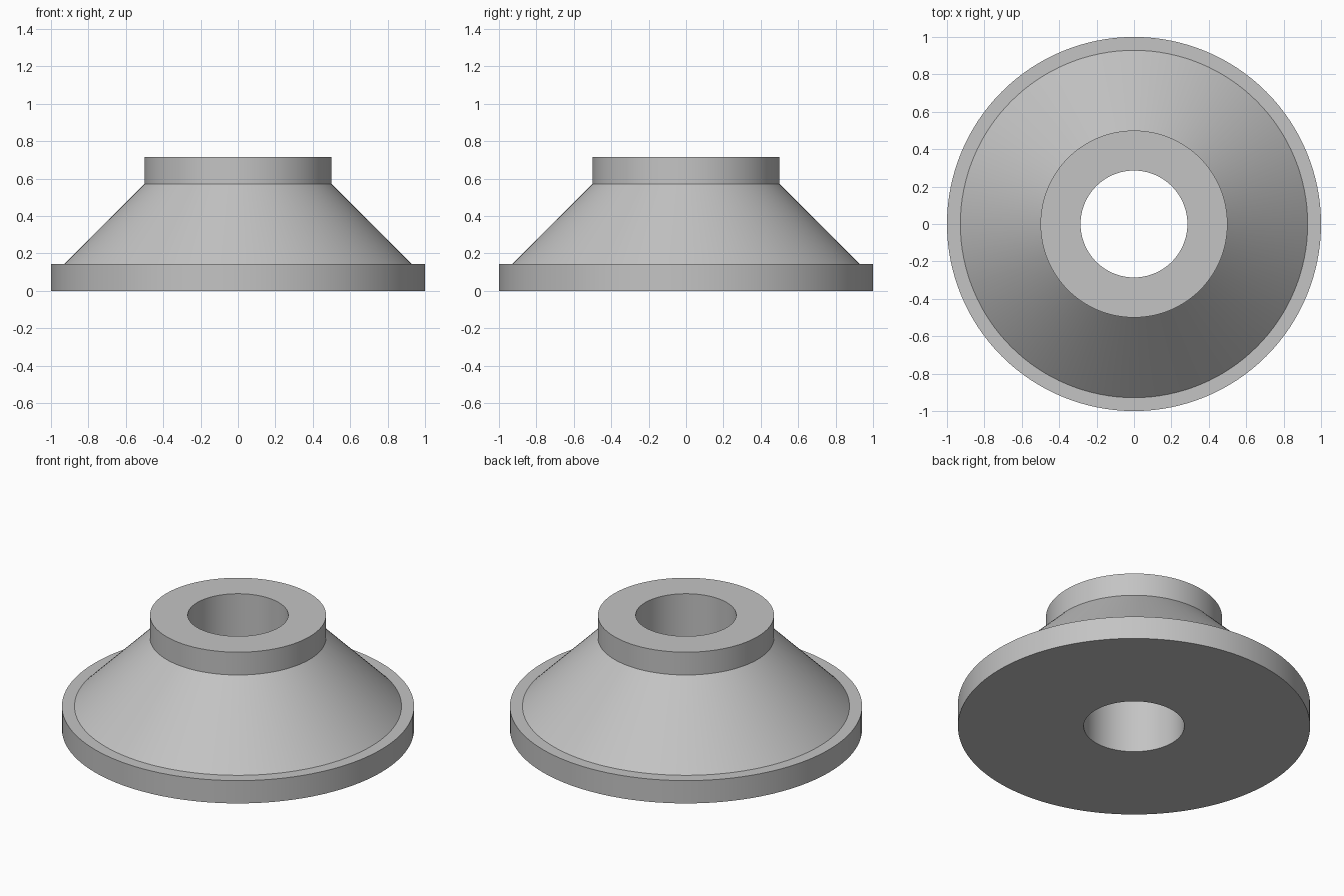
import bpy
import bmesh
from math import cos, sin, tau

cube = bpy.data.objects.get("Cube")
if cube:
    bpy.data.objects.remove(cube, do_unlink=True)

# Plain grey material
grey = bpy.data.materials.new("light_grey")
grey.use_nodes = True
colour = (0.55, 0.55, 0.55, 1)
grey.diffuse_color = colour
grey.node_tree.nodes["Principled BSDF"].inputs["Base Color"].default_value = colour

SEGMENTS = 128
UNIT = 1 / 14  # all dimensions are whole multiples of this


def revolve(name, profile):
    """Turn a closed (radius, height) profile around the z axis."""
    bm = bmesh.new()
    rings = []
    for i in range(SEGMENTS):
        a = tau * i / SEGMENTS
        rings.append([bm.verts.new((r * UNIT * cos(a), r * UNIT * sin(a), z * UNIT))
                      for r, z in profile])
    n = len(profile)
    for i, ring in enumerate(rings):
        nxt = rings[(i + 1) % SEGMENTS]
        for j in range(n):
            k = (j + 1) % n
            bm.faces.new((ring[j], nxt[j], nxt[k], ring[k]))
    bmesh.ops.recalc_face_normals(bm, faces=bm.faces)
    mesh = bpy.data.meshes.new(name)
    bm.to_mesh(mesh)
    bm.free()
    mesh.materials.append(grey)
    obj = bpy.data.objects.new(name, mesh)
    bpy.context.collection.objects.link(obj)
    return obj


# Base rim, conical body and top collar around one straight bore
flange = revolve("conical_flange", [
    (4, 0), (14, 0), (14, 2), (13, 2),
    (7, 8), (7, 10), (4, 10),
])

bpy.ops.object.select_all(action="DESELECT")
flange.select_set(True)
bpy.context.view_layer.objects.active = flange
bpy.ops.object.shade_smooth_by_angle()
